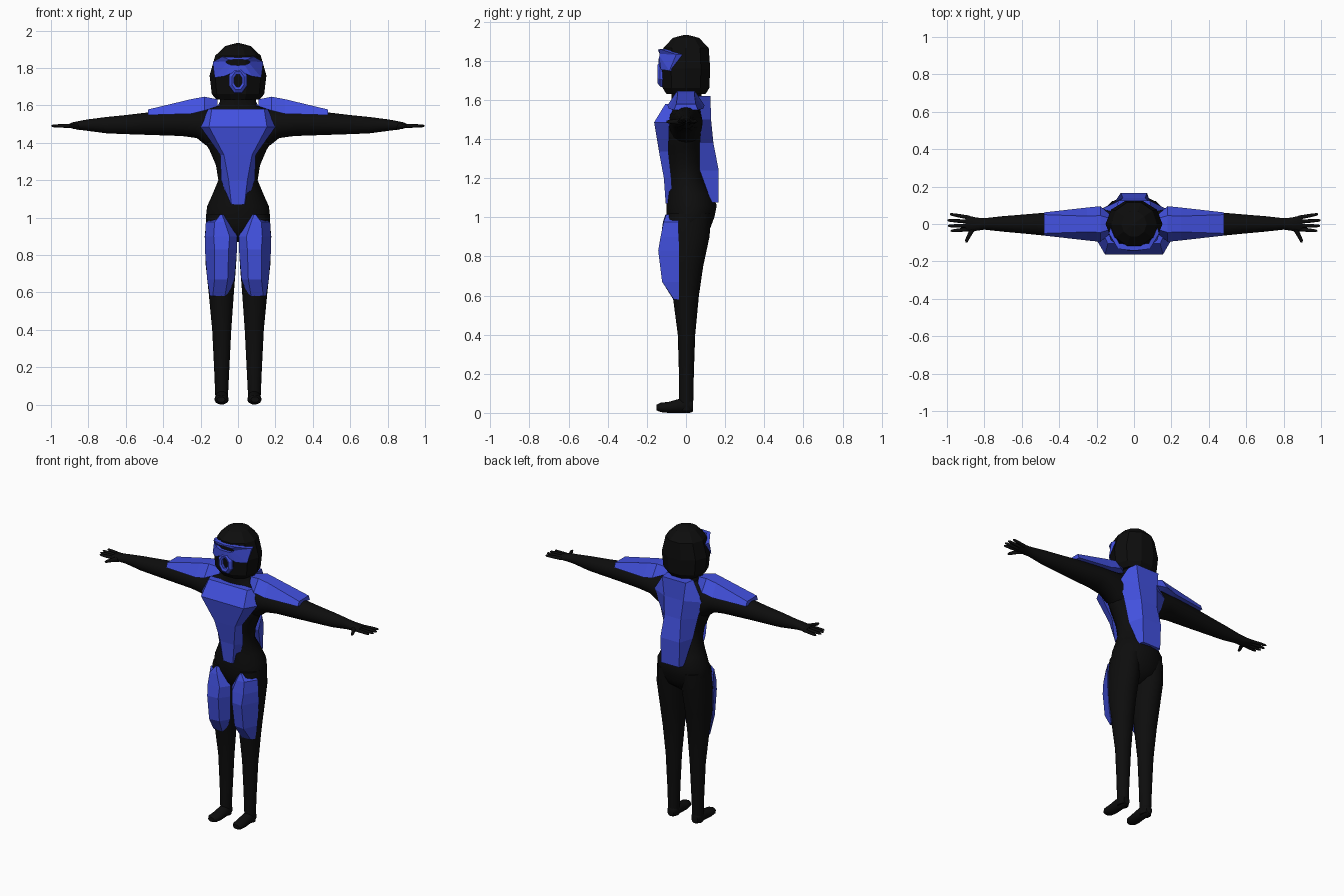
import bpy, bmesh, math
from mathutils import Vector


def material(name, rgb):
    m = bpy.data.materials.new(name)
    m.diffuse_color = (*rgb, 1)
    return m


BLACK = material("suit black", (0.004, 0.004, 0.004))
BLUE = material("armour blue", (0.055, 0.082, 0.74))


def loft(name, rings, mat, mirror=False, caps=True, smooth=False):
    """Skin a list of equal-length closed rings."""
    bm = bmesh.new()
    vs = [[bm.verts.new(p) for p in r] for r in rings]
    n = len(vs[0])
    for a, b in zip(vs, vs[1:]):
        for i in range(n):
            j = (i + 1) % n
            bm.faces.new((a[i], a[j], b[j], b[i]))
    if caps:
        bm.faces.new(vs[0])
        bm.faces.new(vs[-1])
    bmesh.ops.recalc_face_normals(bm, faces=bm.faces)
    me = bpy.data.meshes.new(name)
    bm.to_mesh(me)
    bm.free()
    me.materials.append(mat)
    ob = bpy.data.objects.new(name, me)
    bpy.context.collection.objects.link(ob)
    if smooth:
        bpy.ops.object.select_all(action='DESELECT')
        ob.select_set(True)
        bpy.context.view_layer.objects.active = ob
        bpy.ops.object.shade_smooth_by_angle(angle=math.radians(50))
    if mirror:
        md = ob.modifiers.new("mirror", 'MIRROR')
        md.use_mirror_merge = False
    return ob


def ellipse(axis, pos, a0, a1, b0, b1, n=16):
    """Ellipse across an axis, fitted to the min/max of the other two axes."""
    pts = []
    for i in range(n):
        t = math.tau * i / n
        p = [(a0 + a1) / 2 + (a1 - a0) / 2 * math.cos(t),
             (b0 + b1) / 2 + (b1 - b0) / 2 * math.sin(t)]
        p.insert(axis, pos)
        pts.append(p)
    return pts


# torso and neck: z, half width, front y, back y
torso = [(.87, .03, -.03, .05), (.92, .13, -.08, .115), (.96, .168, -.09, .13),
         (1.0, .172, -.1, .145), (1.06, .165, -.1, .157), (1.12, .138, -.095, .135),
         (1.2, .105, -.09, .09), (1.28, .118, -.095, .085), (1.36, .152, -.11, .09),
         (1.44, .2, -.11, .095), (1.52, .2, -.09, .09), (1.575, .16, -.075, .085),
         (1.6, .1, -.075, .08), (1.67, .09, -.075, .08)]
loft("torso", [ellipse(2, z, -w, w, f, b) for z, w, f, b in torso], BLACK, smooth=True)

# legs: z, inner x, outer x, front y, back y
leg = [(1.02, .01, .165, -.09, .13), (.9, .003, .178, -.1, .12), (.75, .01, .173, -.095, .088),
       (.6, .022, .157, -.068, .066), (.4, .036, .138, -.042, .047), (.2, .046, .128, -.036, .04),
       (.06, .053, .122, -.035, .037), (.01, .055, .12, -.033, .036)]
loft("leg", [ellipse(2, *r) for r in leg], BLACK, True, smooth=True)

# feet: y, inner x, outer x, bottom z, top z
foot = [(.037, .065, .11, .008, .06), (.02, .054, .12, 0, .08), (-.04, .052, .122, 0, .07),
        (-.09, .05, .126, 0, .056), (-.13, .055, .125, .004, .052), (-.15, .07, .112, .013, .042)]
loft("foot", [ellipse(1, *r) for r in foot], BLACK, True, smooth=True)

# arms: x, front y, back y, bottom z, top z
arm = [(.1, -.09, .085, 1.36, 1.59), (.17, -.088, .085, 1.385, 1.585), (.22, -.085, .083, 1.425, 1.575),
       (.3, -.077, .078, 1.436, 1.572), (.48, -.062, .06, 1.442, 1.562), (.6, -.05, .05, 1.446, 1.548),
       (.7, -.041, .042, 1.45, 1.538), (.8, -.03, .031, 1.463, 1.525), (.84, -.036, .034, 1.468, 1.518),
       (.88, -.038, .043, 1.474, 1.51), (.9, -.034, .042, 1.48, 1.503)]
loft("arm", [ellipse(0, *r) for r in arm], BLACK, True, smooth=True)

# fingers and thumb: start, end
digits = [((.88, .034), (.985, .053)), ((.88, .012), (.998, .02)),
          ((.88, -.01), (.995, -.01)), ((.88, -.028), (.98, -.037))]
for (x0, y0), (x1, y1) in digits:
    rings = []
    for t, r in ((0, .011), (.6, .0095), (.93, .007), (1, .003)):
        x, y = x0 + (x1 - x0) * t, y0 + (y1 - y0) * t
        rings.append(ellipse(0, x, y - r, y + r, 1.49 - r, 1.49 + r, 8))
    loft("finger", rings, BLACK, True, smooth=True)
loft("thumb", [ellipse(1, y, x - r, x + r, 1.488 - r, 1.488 + r, 8) for x, y, r in
               ((.855, -.015, .02), (.875, -.05, .013), (.893, -.085, .01), (.896, -.1, .005))],
     BLACK, True, smooth=True)

# helmet: ten-sided faceted dome
dome = [(1.63, .115, .105), (1.66, .14, .125), (1.76, .152, .13), (1.865, .122, .122),
        (1.917, .068, .07), (1.932, .01, .01)]
loft("helmet", [ellipse(2, z, -w, w, -d, d, 10) for z, w, d in dome], BLACK)


def both(half):
    """Complete a half loop that starts and ends on the centre line."""
    return half + [(-x, y, z) for x, y, z in half[-2:0:-1]]


# visor: frame round a narrow eye slit
outer = both([(0, -.143, 1.856), (.085, -.133, 1.86), (.135, -.05, 1.832),
              (.125, -.085, 1.748), (.075, -.128, 1.755), (0, -.142, 1.785)])
slit = both([(0, -.139, 1.845), (.045, -.138, 1.843), (.066, -.135, 1.834),
             (.06, -.136, 1.825), (.035, -.138, 1.815), (0, -.139, 1.814)])
back = [(x * .93, y + .03, z) for x, y, z in outer]
slit_back = [(x, -.115, z) for x, y, z in slit]
loft("visor", [back, outer, slit, slit_back], BLUE, caps=False)

# mouthpiece: eight-sided ring
mouth = [(-.1, .054, .075), (-.132, .052, .07), (-.145, .036, .052), (-.14, .023, .036), (-.11, .023, .036)]
loft("mouthpiece", [[(w * math.cos(a), y, 1.732 + h * math.sin(a))
                     for a in [math.tau * (i + .5) / 8 for i in range(8)]]
                    for y, w, h in mouth], BLUE, caps=False)


def plate(name, rows, mirror=False):
    """Stack of (z, [(x, y), ...]) cross-sections."""
    return loft(name, [[(x, y, z) for x, y in pts] for z, pts in rows], BLUE, mirror)


def shield(name, rows):
    """Symmetric plate: z, edge half width, edge y, ridge half width, ridge y."""
    plate(name, [(z, [(-w, e), (-r, f), (r, f), (w, e)]) for z, w, e, r, f in rows])


shield("chest_plate", [(1.58, .16, -.06, .14, -.105), (1.485, .2, -.085, .155, -.163),
                       (1.335, .095, -.09, .075, -.138), (1.2, .09, -.075, .05, -.113),
                       (1.07, .042, -.07, .035, -.104)])
shield("back_plate", [(1.62, .095, .06, .085, .125), (1.5, .175, .08, .07, .128),
                      (1.38, .135, .07, .06, .14), (1.24, .1, .07, .07, .167),
                      (1.075, .075, .13, .065, .165)])

# thigh plates
plate("thigh_plate", [
    (1.015, [(.1, -.04), (.095, -.1), (.085, -.105), (.075, -.08)]),
    (.975, [(.172, -.038), (.125, -.115), (.07, -.118), (.045, -.075)]),
    (.9, [(.176, -.038), (.13, -.13), (.045, -.128), (.004, -.07)]),
    (.83, [(.177, -.035), (.125, -.142), (.05, -.135), (.005, -.07)]),
    (.67, [(.165, -.035), (.125, -.122), (.055, -.115), (.018, -.055)]),
    (.58, [(.15, -.035), (.135, -.062), (.07, -.065), (.055, -.045)])], True)

# shoulder plates: x, half depth at edge, edge z, half depth of crown, crown z
pads = [(.11, .035, 1.595, .025, 1.632), (.18, .095, 1.572, .045, 1.646),
        (.25, .088, 1.555, .042, 1.633), (.48, .062, 1.548, .05, 1.578)]
loft("shoulder_plate", [[(x, -d, e), (x, -c, t), (x, c, t), (x, d, e)]
                        for x, d, e, c, t in pads], BLUE, True)
